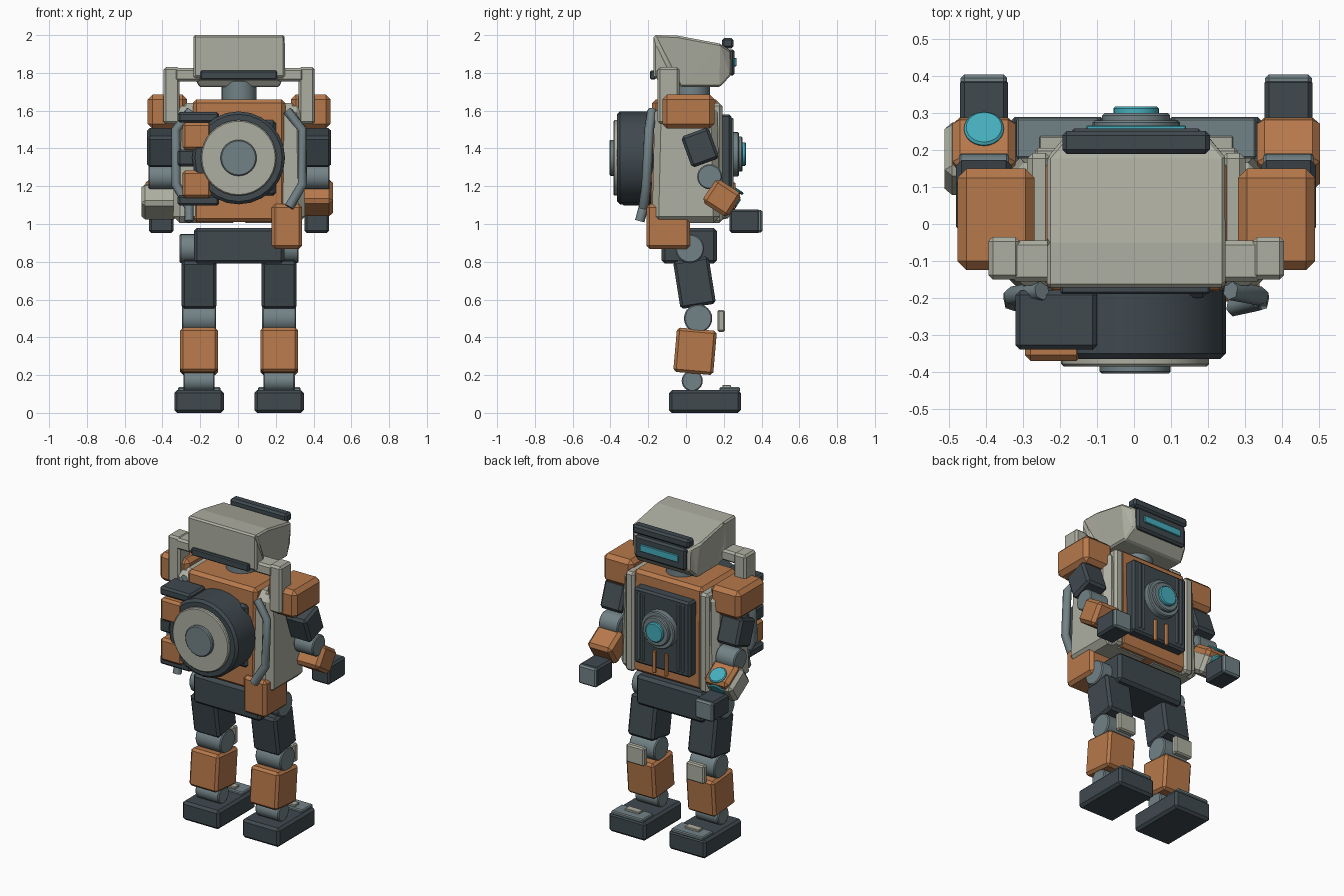
import bpy, bmesh, math
from mathutils import Matrix, Vector

if "Cube" in bpy.data.objects:
    bpy.data.objects.remove(bpy.data.objects["Cube"])

CX = 0.006  # symmetry plane of the body


def material(name, rgb):
    m = bpy.data.materials.new(name)
    m.diffuse_color = (*rgb, 1)
    m.use_nodes = True
    m.node_tree.nodes["Principled BSDF"].inputs["Base Color"].default_value = m.diffuse_color
    return m


ORANGE = material("orange", (0.47, 0.19, 0.07))
DARK = material("dark slate", (0.05, 0.067, 0.078))
GREY = material("steel grey", (0.17, 0.225, 0.24))
BEIGE = material("bone", (0.42, 0.425, 0.355))
TEAL = material("teal glow", (0.06, 0.42, 0.5))


def finish(name, mat, bm, bevel=0.0):
    if bevel:
        sharp = [e for e in bm.edges if e.calc_face_angle(0) > 0.6]
        bmesh.ops.bevel(bm, geom=sharp, offset=bevel, segments=1, affect='EDGES', clamp_overlap=True)
    bmesh.ops.recalc_face_normals(bm, faces=bm.faces)
    me = bpy.data.meshes.new(name)
    bm.to_mesh(me)
    bm.free()
    me.materials.append(mat)
    ob = bpy.data.objects.new(name, me)
    bpy.context.collection.objects.link(ob)
    return ob


def box(name, mat, c, size, tilt=0, bevel=0.015, top=(1, 1)):
    """Bevelled box; tilt swings the lower end forward, top scales the upper face."""
    bm = bmesh.new()
    bmesh.ops.create_cube(bm, size=1)
    for v in bm.verts:
        if v.co.z > 0:
            v.co.x *= top[0]
            v.co.y *= top[1]
        v.co = Vector(v.co[i] * size[i] for i in range(3))
    bmesh.ops.transform(bm, matrix=Matrix.Translation(c) @ Matrix.Rotation(math.radians(tilt), 4, 'X'), verts=bm.verts)
    return finish(name, mat, bm, bevel)


def span(name, mat, x, y, z, bevel=0.015, top=(1, 1)):
    """Box given by its extents."""
    c = [(a + b) / 2 for a, b in (x, y, z)]
    return box(name, mat, c, [b - a for a, b in (x, y, z)], 0, bevel, top)


def cyl(name, mat, c, r, length, axis, sides=24, bevel=0.006, tilt=0):
    bm = bmesh.new()
    bmesh.ops.create_cone(bm, cap_ends=True, segments=sides, radius1=r, radius2=r, depth=length)
    rot = {'X': Matrix.Rotation(math.pi / 2, 4, 'Y'), 'Y': Matrix.Rotation(math.pi / 2, 4, 'X'),
           'Z': Matrix.Identity(4)}[axis]
    m = Matrix.Translation(c) @ Matrix.Rotation(math.radians(tilt), 4, 'X') @ rot
    bmesh.ops.transform(bm, matrix=m, verts=bm.verts)
    ob = finish(name, mat, bm, bevel)
    bpy.context.view_layer.objects.active = ob
    ob.select_set(True)
    bpy.ops.object.shade_smooth_by_angle(angle=math.radians(30))
    ob.select_set(False)
    return ob


def tube(name, mat, pts, r):
    cu = bpy.data.curves.new(name, 'CURVE')
    cu.dimensions = '3D'
    cu.bevel_depth = r
    cu.bevel_resolution = 1
    cu.use_fill_caps = True
    sp = cu.splines.new('POLY')
    sp.points.add(len(pts) - 1)
    for p, co in zip(sp.points, pts):
        p.co = (*co, 1)
    cu.materials.append(mat)
    bpy.context.collection.objects.link(bpy.data.objects.new(name, cu))


# Legs and arms, one side at a time
for s, side in ((-1, "left"), (1, "right")):
    x = CX + s * 0.212
    box(side + "_foot", DARK, (x, 0.1, 0.06), (0.262, 0.38, 0.12))
    box(side + "_toe_cap", GREY, (x, 0.232, 0.124), (0.225, 0.11, 0.024), 0, 0.006)
    box(side + "_toe_strip", BEIGE, (x, 0.215, 0.14), (0.1, 0.045, 0.016), 0, 0.003)
    cyl(side + "_ankle", GREY, (x, 0.033, 0.17), 0.056, 0.165, 'X')
    box(side + "_shin", ORANGE, (x, 0.048, 0.326), (0.2, 0.212, 0.235), -5)
    cyl(side + "_knee", GREY, (x, 0.064, 0.5), 0.075, 0.18, 'X')
    box(side + "_knee_pad", BEIGE, (x, 0.186, 0.487), (0.125, 0.04, 0.115), 0, 0.008)
    box(side + "_thigh", DARK, (x, 0.045, 0.69), (0.185, 0.19, 0.255), 9)
    cyl(side + "_hip", GREY, (CX + s * 0.25, 0.02, 0.87), 0.076, 0.13, 'X')

    x = CX + s * 0.412
    span(side + "_shoulder", ORANGE, sorted((CX + s * 0.275, CX + s * 0.484)), (-0.125, 0.15), (1.505, 1.685), 0.025)
    box(side + "_upper_arm", DARK, (x, 0.075, 1.405), (0.15, 0.155, 0.175), 20)
    cyl(side + "_elbow", GREY, (x, 0.125, 1.25), 0.066, 0.135, 'X')
    box(side + "_forearm", ORANGE, (x, 0.19, 1.138), (0.17, 0.15, 0.162), 57, 0.02)
    box(side + "_hand", DARK, (x, 0.312, 1.015), (0.13, 0.165, 0.125), 0, 0.012)
    box(side + "_knuckle_plate", GREY, (x, 0.39, 1.015), (0.126, 0.03, 0.12), 0, 0.01)

    # Antenna posts beside the head
    span(side + "_head_bracket", BEIGE, sorted((CX + s * 0.2, CX + s * 0.34)), (-0.155, -0.045), (1.755, 1.825), 0.012)
    span(side + "_head_post", BEIGE, sorted((CX + s * 0.315, CX + s * 0.4)), (-0.15, -0.035), (1.53, 1.83), 0.012)

    # Bent carrying rails behind the torso
    pts = [(0.255, -0.18, 1.6), (0.335, -0.195, 1.5), (0.335, -0.21, 1.21), (0.265, -0.225, 1.09)]
    if s < 0:
        pts.append((0.265, -0.245, 1.015))
    tube(side + "_rail", GREY, [(CX + s * a, b, c) for a, b, c in pts], 0.026)

# Left forearm shell and glowing emitters
arm = Vector((CX - 0.412, 0.19, 1.138))
up = Vector((0, math.cos(math.radians(57)), math.sin(math.radians(57))))
out = Vector((0, math.sin(math.radians(57)), -math.cos(math.radians(57))))
box("forearm_shell", BEIGE, arm - up * 0.025 + Vector((-0.01, 0, 0)), (0.192, 0.135, 0.172), 57, 0.02)
cyl("forearm_emitter_top", TEAL, arm + up * 0.078 + out * 0.03, 0.054, 0.016, 'Y', tilt=57)
cyl("forearm_emitter_end", TEAL, arm + out * 0.082, 0.05, 0.016, 'Z', tilt=57)

# Pelvis and holster
span("pelvis", DARK, (CX - 0.24, CX + 0.24), (-0.13, 0.163), (0.79, 0.98), 0.018)
span("holster", ORANGE, (0.178, 0.34), (-0.21, 0.022), (0.868, 1.105), 0.018)

# Torso: pale flanks with an orange centre
for s, side in ((-1, "left"), (1, "right")):
    box(side + "_flank", BEIGE, (CX + s * 0.175, 0.0, 1.315), (0.35, 0.36, 0.62), 0, 0.035, (0.93, 0.92))
    span(side + "_chest_trim", BEIGE, sorted((CX + s * 0.23, CX + s * 0.295)), (-0.13, 0.192), (1.005, 1.64), 0.015)
span("torso_core", ORANGE, (CX - 0.245, CX + 0.245), (-0.186, 0.184), (1.01, 1.66), 0.02, (1, 0.96))
cyl("neck", GREY, (CX, 0.033, 1.69), 0.093, 0.14, 'Z')

# Chest panel with ribs, core lamp and pins
span("chest_panel", DARK, (CX - 0.2, CX + 0.2), (0.16, 0.24), (1.1, 1.58), 0.012)
for x in (-0.155, -0.125, 0.125, 0.155):
    span("chest_rib", GREY, (CX + x - 0.007, CX + x + 0.007), (0.23, 0.252), (1.13, 1.56), 0.003)
cyl("core_ring", GREY, (CX, 0.255, 1.37), 0.118, 0.05, 'Y')
cyl("core_collar", GREY, (CX, 0.28, 1.37), 0.092, 0.04, 'Y')
cyl("core_lamp", TEAL, (CX, 0.3, 1.37), 0.062, 0.036, 'Y')
for x in (-0.042, 0.042):
    cyl("chest_pin", ORANGE, (CX + x, 0.25, 1.15), 0.012, 0.14, 'Z', 12, 0.003)

# Drum pack on the back
DX = 0.003
cyl("pack_drum", DARK, (DX, -0.265, 1.35), 0.246, 0.2, 'Y', 24, 0.015)
cyl("pack_disc", BEIGE, (DX, -0.36, 1.35), 0.2, 0.05, 'Y', 32)
cyl("pack_hub", GREY, (DX, -0.38, 1.35), 0.096, 0.05, 'Y', 24)
span("pack_mount", DARK, (-0.2, 0.2), (-0.2, -0.15), (1.15, 1.55))
for z in (1.35, 1.565, 1.125):
    h = 0.045 if z == 1.35 else 0.028
    span("pack_bracket", DARK, (-0.32, -0.1), (-0.34, -0.18), (z - h, z + h), 0.012)
for z in (1.465, 1.21):
    span("pack_magazine", ORANGE, (-0.295, -0.14), (-0.37, -0.19), (z - 0.072, z + 0.072), 0.015)

# Head: side profile swept across, narrowing toward the face
profile = [(-0.172, 2.0), (-0.05, 1.998), (0.18, 1.955), (0.235, 1.92), (0.24, 1.79), (0.18, 1.725),
           (-0.03, 1.725), (-0.06, 1.765), (-0.172, 1.775)]
bm = bmesh.new()
loops = [[bm.verts.new((CX + s * (0.195 if y > 0.2 else 0.242 if z > 1.74 else 0.215), y, z)) for y, z in profile]
         for s in (-1, 1)]
n = len(profile)
for lp in loops:
    bm.faces.new(lp)
for i in range(n):
    j = (i + 1) % n
    bm.faces.new((loops[0][i], loops[0][j], loops[1][j], loops[1][i]))
bmesh.ops.triangulate(bm, faces=[f for f in bm.faces if len(f.verts) > 4])
bmesh.ops.recalc_face_normals(bm, faces=bm.faces)
finish("head", BEIGE, bm, 0.01)
span("head_rear_strip", DARK, (CX - 0.205, CX + 0.2), (-0.19, -0.16), (1.765, 1.812), 0.006)
span("visor_brow", DARK, (CX - 0.2, CX + 0.2), (0.19, 0.252), (1.93, 1.985), 0.012)
span("visor", DARK, (CX - 0.18, CX + 0.18), (0.19, 0.258), (1.785, 1.925), 0.012)
span("visor_slit", TEAL, (CX - 0.135, CX + 0.135), (0.25, 0.267), (1.835, 1.88), 0.003)
